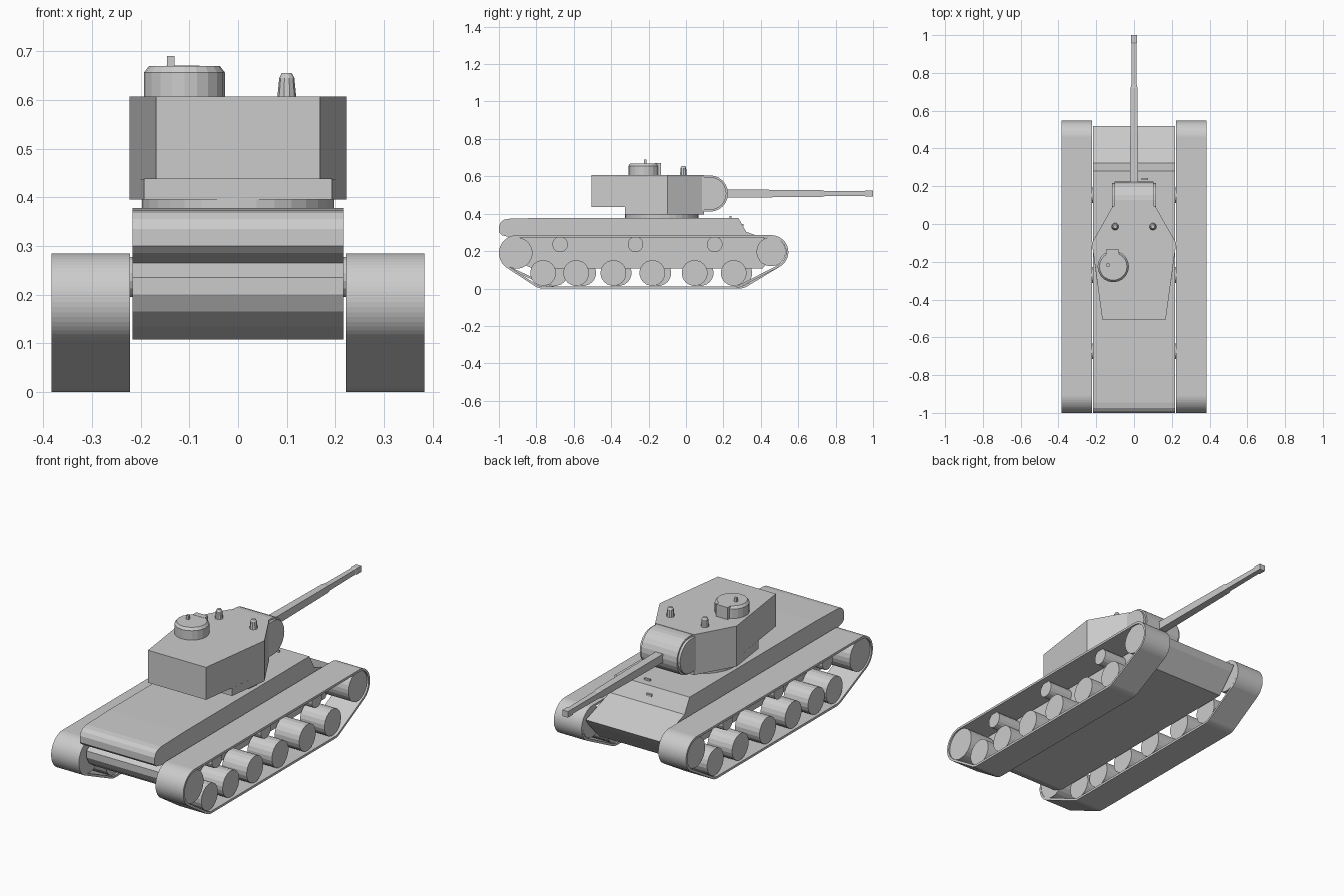
import bpy, bmesh
from math import sin, cos, pi, radians
from mathutils import Matrix, Vector

if "Cube" in bpy.data.objects:
    bpy.data.objects.remove(bpy.data.objects["Cube"])


def finish(name, bm):
    bmesh.ops.recalc_face_normals(bm, faces=bm.faces[:])
    me = bpy.data.meshes.new(name)
    bm.to_mesh(me)
    bm.free()
    ob = bpy.data.objects.new(name, me)
    bpy.context.collection.objects.link(ob)
    return ob


def prism(name, pts, a, b, axis):
    """Extrude a 2D outline from a to b: (y,z) outline along X or (x,y) outline along Z."""
    bm = bmesh.new()
    place = (lambda p, h: (h, p[0], p[1])) if axis == 'X' else (lambda p, h: (p[0], p[1], h))
    lo = [bm.verts.new(place(p, a)) for p in pts]
    hi = [bm.verts.new(place(p, b)) for p in pts]
    bm.faces.new(lo)
    bm.faces.new(hi)
    n = len(pts)
    for i in range(n):
        j = (i + 1) % n
        bm.faces.new((lo[i], lo[j], hi[j], hi[i]))
    return finish(name, bm)


def lathe(name, origin, axis, rings, sides, turn=0.0):
    """Solid of revolution from (radius, distance along axis) rings."""
    bm = bmesh.new()
    rot = Vector((0, 0, 1)).rotation_difference(Vector(axis)).to_matrix()
    loops = []
    for r, h in rings:
        loops.append([bm.verts.new(rot @ Vector((r * cos(turn + 2 * pi * k / sides),
                      r * sin(turn + 2 * pi * k / sides), h)) + Vector(origin))
                      for k in range(sides)])
    for lo, hi in zip(loops, loops[1:]):
        for k in range(sides):
            m = (k + 1) % sides
            bm.faces.new((lo[k], lo[m], hi[m], hi[k]))
    bm.faces.new(loops[0])
    bm.faces.new(loops[-1])
    return finish(name, bm)


def box(name, center, size):
    bm = bmesh.new()
    bmesh.ops.create_cube(bm, size=1, matrix=Matrix.Translation(center) @ Matrix.Diagonal((*size, 1)))
    return finish(name, bm)


def belt(name, circles, thick, x0, x1):
    """Track band wrapped around a set of (y, z, radius) circles."""
    bm = bmesh.new()
    rows = []
    n = 56
    for k in range(n):
        a = 2 * pi * (k + 0.5) / n
        d = (cos(a), sin(a))
        y, z, r = max(circles, key=lambda c: c[0] * d[0] + c[1] * d[1] + c[2])
        out = (y + r * d[0], z + r * d[1])
        inn = (out[0] - thick * d[0], out[1] - thick * d[1])
        rows.append([bm.verts.new((x, *p)) for x, p in ((x0, out), (x1, out), (x1, inn), (x0, inn))])
    for k in range(n):
        p, q = rows[k], rows[(k + 1) % n]
        for i in range(4):
            j = (i + 1) % 4
            bm.faces.new((p[i], p[j], q[j], q[i]))
    return finish(name, bm)


# Hull: one side profile with rounded engine end and sloped nose
hull = [(-0.90, 0.265), (-0.985, 0.285), (-1.0, 0.30), (-1.0, 0.335), (-0.99, 0.355),
        (-0.973, 0.368), (-0.945, 0.373), (-0.76, 0.378), (0.28, 0.378), (0.322, 0.303),
        (0.52, 0.235), (0.50, 0.205), (0.41, 0.108), (-0.82, 0.108), (-0.885, 0.135),
        (-0.925, 0.165), (-0.945, 0.20), (-0.945, 0.235)]
prism("hull", hull, -0.217, 0.217, 'X')
box("driver_hatch_slit", (0.057, 0.238, 0.38), (0.035, 0.01, 0.014))
box("driver_vision_slit", (0.0, 0.302, 0.34), (0.03, 0.012, 0.012))

# Running gear, wheel positions differ slightly between the two sides
right_y = [-0.764, -0.587, -0.388, -0.18, 0.046, 0.255]
left_y = [-0.70, -0.55, -0.36, -0.148, 0.078, 0.285]
for side, s, ys in (("right", 1, right_y), ("left", -1, left_y)):
    def wheel(name, y, z, r, sides=20, inner=0.228, outer=0.37):
        lathe(f"{side}_{name}", (s * inner, y, z), (s, 0, 0), [(r, 0), (r, outer - inner)], sides, pi / sides)
    for i, y in enumerate(ys):
        wheel(f"road_wheel_{i + 1}", y, 0.083, 0.069)
    for i, y in enumerate((-0.673, -0.27, 0.153)):
        wheel(f"return_roller_{i + 1}", y, 0.236, 0.042, 16, 0.21, 0.35)
    wheel("drive_wheel", -0.905, 0.19, 0.084, 24, 0.224, 0.375)
    wheel("idler_wheel", 0.455, 0.197, 0.078, 24, 0.224, 0.375)
    belt(f"{side}_track", [(-0.905, 0.19, 0.095), (0.457, 0.195, 0.09),
                           (ys[0], 0.083, 0.083), (ys[-1], 0.083, 0.083)],
         0.012, s * 0.222, s * 0.383)

# Turret: upper body with rear overhang, stepped lower skirt and ring
front = [(-0.112, 0.095), (-0.223, -0.10)]


def mirrored(half):
    return half + [(-x, y) for x, y in reversed(half)]


prism("turret_body", mirrored(front + [(-0.168, -0.505)]), 0.437, 0.607, 'Z')
prism("turret_skirt", mirrored(front + [(-0.193, -0.325)]), 0.395, 0.437, 'Z')
lathe("turret_ring", (0, -0.13, 0.37), (0, 0, 1), [(0.197, 0), (0.197, 0.027)], 32)


# Mantlet: rounded block with slightly smaller end cheeks
def round_front(r, y0):
    arc = [(0.128 + r * cos(a), 0.508 + r * sin(a))
           for a in [radians(-90 + 15 * k) for k in range(13)]]
    return [(y0, 0.508 - r)] + arc + [(y0, 0.508 + r)]


prism("mantlet_core", round_front(0.097, 0.07), -0.104, 0.104, 'X')
prism("mantlet_cheeks", round_front(0.088, 0.07), -0.117, 0.117, 'X')

# Square-section gun barrel in two tapers with a muzzle collar
q = 2 ** 0.5
lathe("gun_barrel", (0, 0, 0.508), (0, 1, 0),
      [(0.022 * q, 0.20), (0.018 * q, 0.72), (0.0145 * q, 0.74), (0.013 * q, 0.955),
       (0.016 * q, 0.96), (0.016 * q, 1.0)], 4, pi / 4)

# Commander's cupola with its hatch fittings
lathe("cupola", (-0.11, -0.225, 0.6), (0, 0, 1),
      [(0.083, 0), (0.083, 0.056), (0.073, 0.069)], 20)
box("cupola_hinge", (-0.113, -0.15, 0.638), (0.068, 0.03, 0.064))
box("cupola_handle", (-0.138, -0.217, 0.675), (0.015, 0.014, 0.03))

# Roof periscopes
for side, s in (("right", 1), ("left", -1)):
    lathe(f"{side}_periscope", (s * 0.1, -0.014, 0.6), (0, 0, 1),
          [(0.02, 0), (0.0155, 0.045), (0.01, 0.055)], 10)
